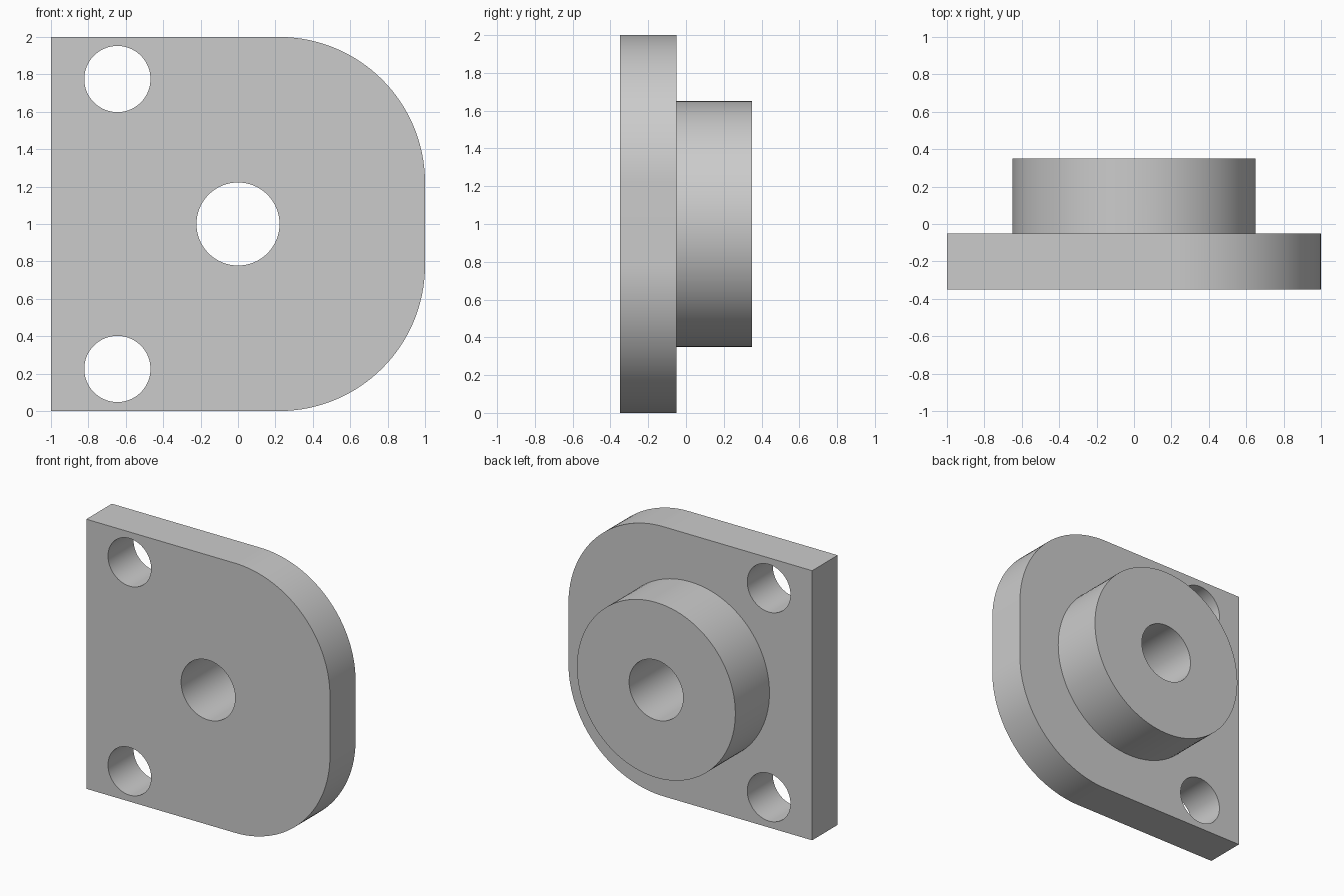
import bpy
import bmesh
from math import cos, sin, pi, radians

if "Cube" in bpy.data.objects:
    bpy.data.objects.remove(bpy.data.objects["Cube"], do_unlink=True)

FRONT, STEP, BACK = -0.35, -0.05, 0.35   # depth of plate face, shoulder and boss face
MID = 1.0                                # height of the bore axis
CORNER = 0.78                            # radius of the two rounded corners

grey = bpy.data.materials.new("plain grey")
grey.use_nodes = True
colour = (0.6, 0.6, 0.6, 1)
grey.diffuse_color = colour
grey.node_tree.nodes["Principled BSDF"].inputs["Base Color"].default_value = colour


def arc(x, z, radius, start, end, steps):
    angles = [start + (end - start) * i / steps for i in range(steps + 1)]
    return [(x + radius * cos(a), z + radius * sin(a)) for a in angles]


def circle(x, z, radius):
    return arc(x, z, radius, 0, 2 * pi, 96)[:-1]


def prism(name, outline, y0, y1):
    """Extrude an x-z outline along y."""
    bm = bmesh.new()
    face = bm.faces.new([bm.verts.new((x, y0, z)) for x, z in outline])
    grown = bmesh.ops.extrude_face_region(bm, geom=[face], use_keep_orig=True)
    verts = [v for v in grown["geom"] if isinstance(v, bmesh.types.BMVert)]
    bmesh.ops.translate(bm, verts=verts, vec=(0, y1 - y0, 0))
    bmesh.ops.recalc_face_normals(bm, faces=bm.faces)
    mesh = bpy.data.meshes.new(name)
    bm.to_mesh(mesh)
    bm.free()
    mesh.materials.append(grey)
    obj = bpy.data.objects.new(name, mesh)
    bpy.context.collection.objects.link(obj)
    return obj


def combine(target, tool, operation):
    """Apply a boolean and discard the tool."""
    tool.hide_render = True
    mod = target.modifiers.new(operation.lower(), "BOOLEAN")
    mod.operation = operation
    mod.solver = "EXACT"
    mod.object = tool
    with bpy.context.temp_override(object=target, active_object=target):
        bpy.ops.object.modifier_apply(modifier=mod.name)
    bpy.data.objects.remove(tool, do_unlink=True)


# Plate: square on its right edge, rounded on its left
near = 1 - CORNER
outline = [(-1, 2), (-1, 0)]
outline += arc(near, MID - near, CORNER, -pi / 2, 0, 32)
outline += arc(near, MID + near, CORNER, 0, pi / 2, 32)
flange = prism("flange_plate_with_boss", outline, FRONT, STEP)

# Round boss, rooted in the plate
boss = prism("boss", circle(0, MID, 0.65), (FRONT + STEP) / 2, BACK)
combine(flange, boss, "UNION")

# Central bore and two mounting holes
for x, z, radius in [(0, MID, 0.222), (-0.645, 0.225, 0.177), (-0.645, 1.775, 0.177)]:
    cutter = prism("hole_cutter", circle(x, z, radius), FRONT - 0.2, BACK + 0.2)
    combine(flange, cutter, "DIFFERENCE")

# Smooth round walls, crisp rims
bpy.ops.object.select_all(action="DESELECT")
flange.select_set(True)
bpy.context.view_layer.objects.active = flange
bpy.ops.object.shade_smooth_by_angle(angle=radians(30))
